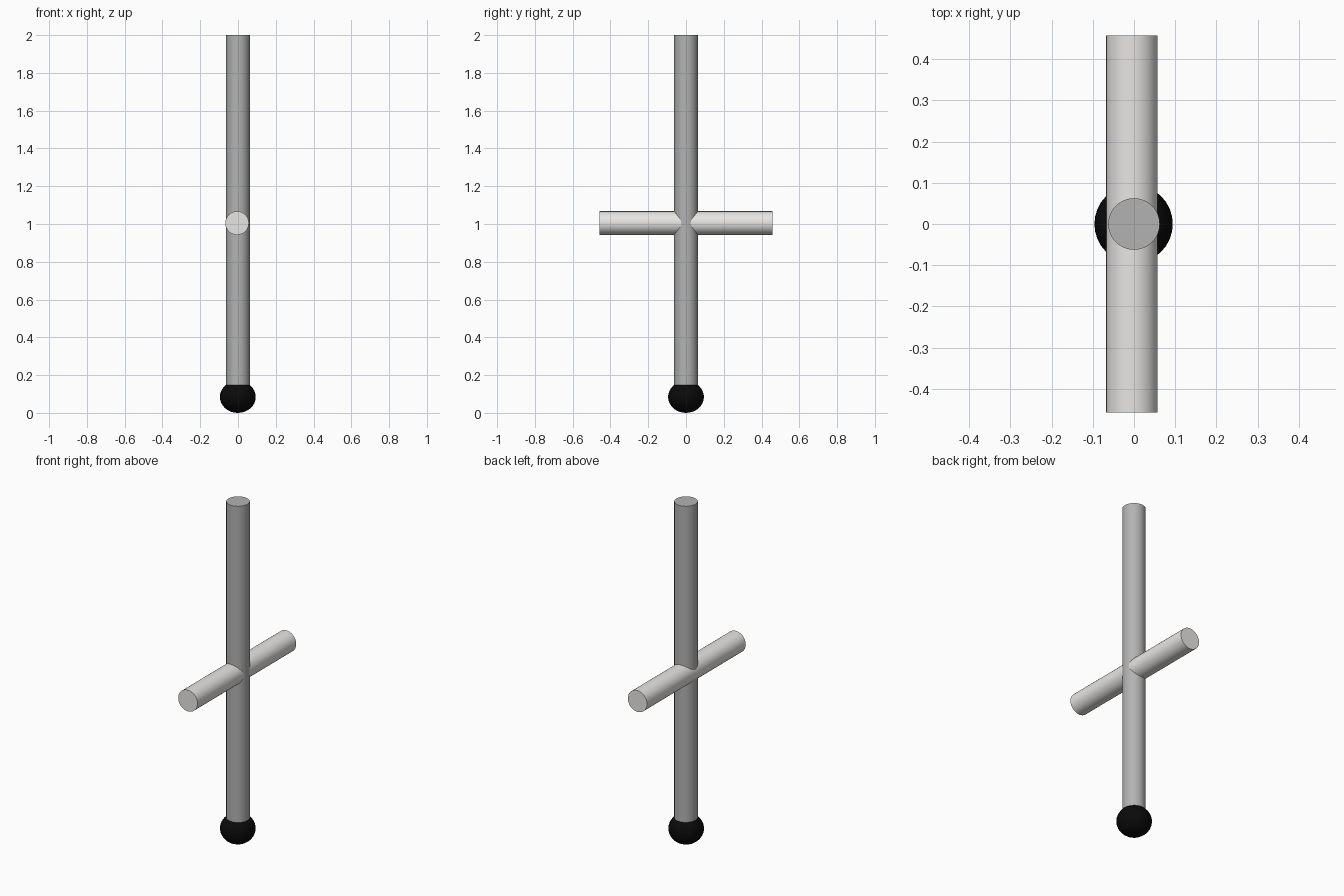
import bpy, math

if "Cube" in bpy.data.objects:
    bpy.data.objects.remove(bpy.data.objects["Cube"])

def material(name, rgb):
    m = bpy.data.materials.new(name)
    m.diffuse_color = (*rgb, 1)
    m.use_nodes = True
    m.node_tree.nodes["Principled BSDF"].inputs["Base Color"].default_value = m.diffuse_color
    return m

pole_grey = material("pole grey", (0.45, 0.45, 0.45))
bar_grey = material("light grey", (0.80, 0.79, 0.775))
black = material("black", (0.003, 0.003, 0.003))

def finish(name, mat):
    ob = bpy.context.object
    ob.name = name
    ob.data.materials.append(mat)
    bpy.ops.object.shade_smooth_by_angle(angle=math.radians(35))
    return ob

def rod(name, mat, length, location, rotation=(0, 0, 0)):
    bpy.ops.mesh.primitive_cylinder_add(vertices=32, radius=0.0625, depth=length,
                                        location=location, rotation=rotation)
    return finish(name, mat)

# Upright pole, its foot sunk into the ball
rod("upright_pole", pole_grey, 1.92, (0, 0, 1.04))

# Crossbar running front to back, slightly off the pole's centre
rod("crossbar", bar_grey, 0.914, (-0.005, 0, 1.005), (math.pi / 2, 0, 0))

# Slightly squashed ball foot
bpy.ops.mesh.primitive_uv_sphere_add(segments=32, ring_count=16, radius=1,
                                     location=(-0.001, 0, 0.0845))
bpy.context.object.scale = (0.095, 0.095, 0.0845)
finish("ball_foot", black)
